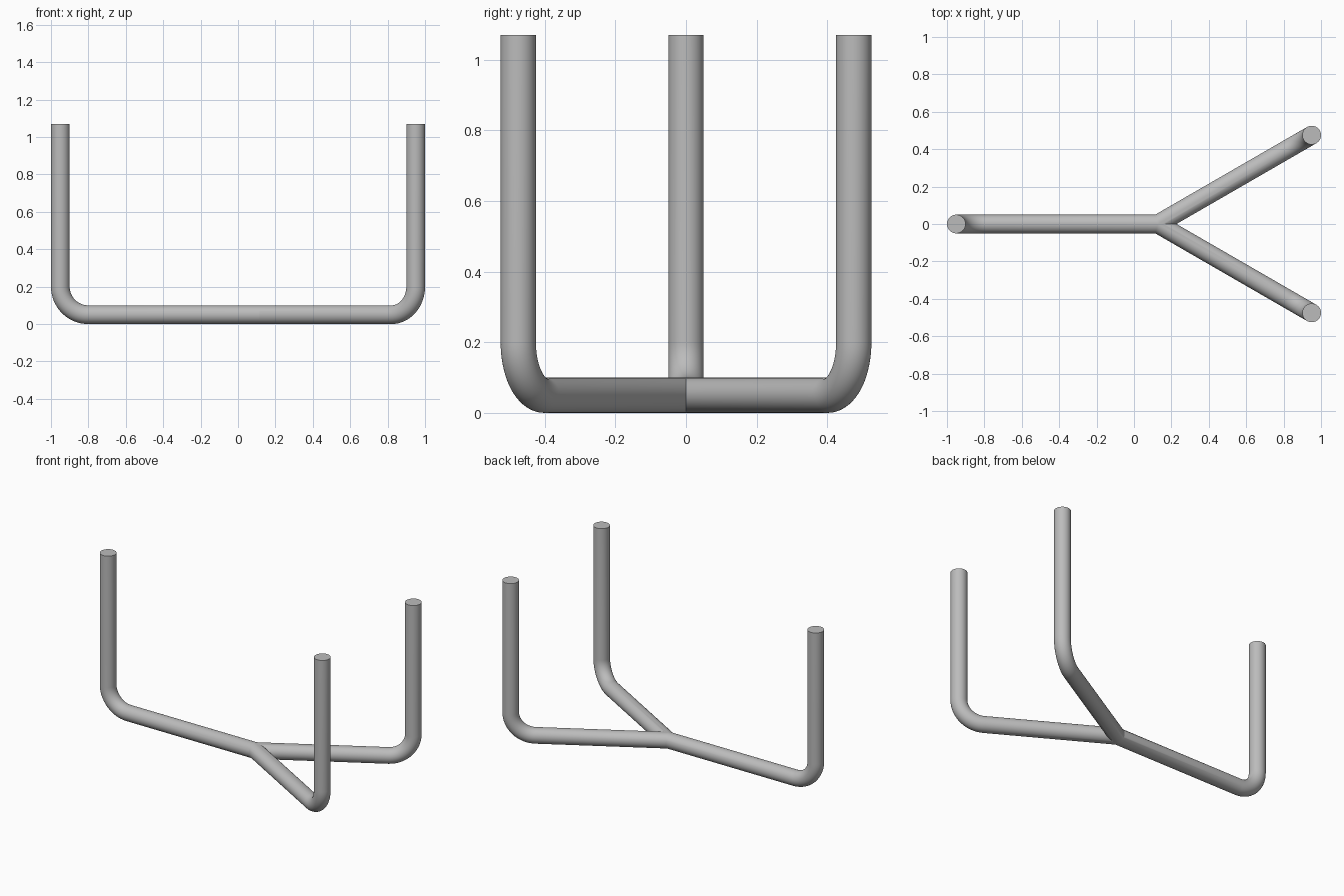
import bpy, bmesh
from math import sin, cos, tan, pi, radians
from mathutils import Vector, Matrix

if "Cube" in bpy.data.objects:
    bpy.data.objects.remove(bpy.data.objects["Cube"], do_unlink=True)

RADIUS, BEND, HEIGHT = 0.05, 0.15, 1.07
SEGMENTS, BEND_STEPS = 48, 16
HUB = Vector((0.127, 0, RADIUS))

metal = bpy.data.materials.new("grey_metal")
metal.use_nodes = True
grey = (0.5, 0.5, 0.5, 1)
metal.diffuse_color = grey
metal.node_tree.nodes["Principled BSDF"].inputs["Base Color"].default_value = grey


def add_arm(bm, heading, length, gap_left, gap_right):
    """Bent tube leaving the hub; its inner end is mitred to its two neighbours."""
    turn = Matrix.Rotation(heading, 3, 'Z')
    circle = [(sin(2 * pi * i / SEGMENTS), cos(2 * pi * i / SEGMENTS)) for i in range(SEGMENTS)]

    def ring(points):
        return [bm.verts.new(HUB + turn @ Vector(p)) for p in points]

    # Mitred start at the hub
    rings = [ring([(RADIUS * abs(s) / tan((gap_left if s > 0 else gap_right) / 2),
                    RADIUS * s, RADIUS * u) for s, u in circle])]
    # Quarter bend
    for k in range(BEND_STEPS + 1):
        a = pi / 2 * k / BEND_STEPS
        rings.append(ring([(length - BEND + (BEND - RADIUS * u) * sin(a), RADIUS * s,
                            BEND - (BEND - RADIUS * u) * cos(a)) for s, u in circle]))
    # Upright
    rings.append(ring([(length - RADIUS * u, RADIUS * s, HEIGHT - RADIUS) for s, u in circle]))
    for low, high in zip(rings, rings[1:]):
        for i in range(SEGMENTS):
            j = (i + 1) % SEGMENTS
            bm.faces.new((low[i], low[j], high[j], high[i]))
    bm.faces.new(rings[-1])


# Three arms welded into one frame
bm = bmesh.new()
wide, narrow = radians(150), radians(60)
fork_length = 0.823 / cos(narrow / 2)
add_arm(bm, pi, 0.95 + HUB.x, wide, wide)
add_arm(bm, narrow / 2, fork_length, wide, narrow)
add_arm(bm, -narrow / 2, fork_length, narrow, wide)
bmesh.ops.remove_doubles(bm, verts=bm.verts, dist=0.0001)
bmesh.ops.recalc_face_normals(bm, faces=bm.faces)

mesh = bpy.data.meshes.new("tube_frame")
bm.to_mesh(mesh)
bm.free()
mesh.materials.append(metal)
frame = bpy.data.objects.new("tube_frame", mesh)
bpy.context.collection.objects.link(frame)
bpy.ops.object.select_all(action='DESELECT')
frame.select_set(True)
bpy.context.view_layer.objects.active = frame
bpy.ops.object.shade_smooth_by_angle(angle=radians(25))
